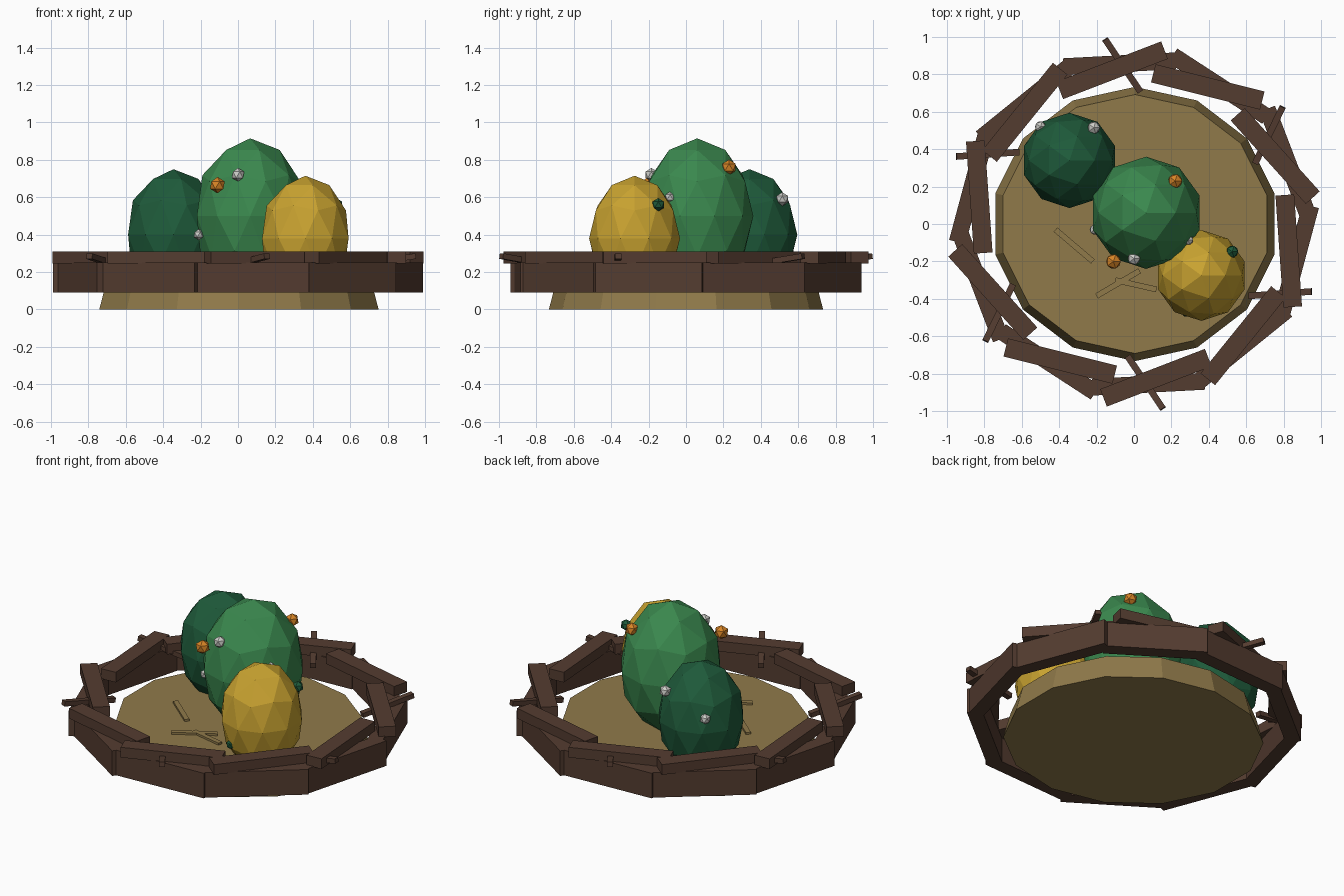
import bpy
from math import radians, cos, sin, atan2, hypot
from mathutils import Matrix, Vector

cube = bpy.data.objects.get("Cube")
if cube:
    bpy.data.objects.remove(cube, do_unlink=True)


def material(name, rgb):
    linear = [((c / 255 + 0.055) / 1.055) ** 2.4 for c in rgb] + [1.0]
    mat = bpy.data.materials.new(name)
    mat.use_nodes = True
    mat.diffuse_color = linear
    mat.node_tree.nodes["Principled BSDF"].inputs["Base Color"].default_value = linear
    return mat


straw = material("straw", (144, 122, 74))
bark = material("bark_brown", (84, 60, 48))
green = material("leaf_green", (58, 136, 78))
dark_green = material("dark_green", (30, 90, 58))
gold = material("gold", (200, 162, 48))
orange = material("orange", (214, 132, 38))
pale = material("pale_grey", (205, 205, 200))


def finish(name, mat, matrix):
    """Name the active object, colour it and bake its placement."""
    obj = bpy.context.object
    obj.name = name
    obj.data.transform(matrix)
    obj.data.materials.append(mat)
    return obj


def box(name, mat, size, centre, yaw, pitch=0.0):
    bpy.ops.mesh.primitive_cube_add(size=1)
    place = (Matrix.Translation(centre) @ Matrix.Rotation(yaw, 4, "Z")
             @ Matrix.Rotation(pitch, 4, "Y") @ Matrix.Diagonal((*size, 1)))
    return finish(name, mat, place)


def ball(name, mat, centre, size, detail):
    bpy.ops.mesh.primitive_ico_sphere_add(subdivisions=detail, radius=1)
    return finish(name, mat, Matrix.Translation(centre) @ Matrix.Diagonal((*size, 1)))


def on_ring(angle, rx, ry, z):
    return Vector((rx * cos(angle), ry * sin(angle), z))


# Nest floor: a shallow, slightly oval tapered disc
bpy.ops.mesh.primitive_cone_add(vertices=14, radius1=0.733, radius2=0.692, depth=0.16)
finish("nest_floor", straw, Matrix.Translation((0.005, 0, 0.08))
       @ Matrix.Diagonal((1.045, 1, 1, 1)) @ Matrix.Rotation(radians(90), 4, "Z")
       @ Matrix.Rotation(radians(90), 4, "Z"))

# Straws lying on the floor
straws = [((-0.42, -0.03), (-0.22, -0.2)),
          ((-0.2, -0.385), (0.03, -0.25)),
          ((-0.1, -0.3), (0.12, -0.35))]
for i, (a, b) in enumerate(straws):
    dx, dy = b[0] - a[0], b[1] - a[1]
    box(f"floor_straw_{i + 1}", straw, (hypot(dx, dy), 0.03, 0.02),
        ((a[0] + b[0]) / 2, (a[1] + b[1]) / 2, 0.163), atan2(dy, dx))

# Rim: a ring of deep logs below, a ring of twisted planks on top
twists = (14, 16, 14, 13, 7)
for i in range(10):
    low = radians(23 + 36 * i)
    box(f"rim_log_{i + 1}", bark, (0.6, 0.09, 0.16),
        on_ring(low, 0.89, 0.86, 0.17), low + radians(88))
    high = radians(-10 + 36 * i)
    box(f"rim_plank_{i + 1}", bark, (0.6, 0.1, 0.065),
        on_ring(high, 0.84, 0.83, 0.278), high + radians(90 + twists[i % 5]))

# Loose sticks poking through the rim, outer ends raised
for i in range(6):
    angle = radians(34 + 60 * i)
    box(f"rim_stick_{i + 1}", bark, (0.34, 0.035, 0.03),
        on_ring(angle, 0.87, 0.85, 0.26), angle + radians(30), -0.15)

# Eggs
ball("large_egg", green, (0.065, 0.06, 0.5), (0.3, 0.3, 0.415), 2)
ball("dark_egg", dark_green, (-0.345, 0.34, 0.4), (0.255, 0.255, 0.35), 2)
ball("gold_egg", gold, (0.36, -0.275, 0.38), (0.243, 0.243, 0.335), 2)

# Raised speckles on the eggs
speckles = [(orange, (-0.11, -0.2, 0.665), 0.044),
            (orange, (0.22, 0.23, 0.76), 0.042),
            (pale, (0, -0.185, 0.72), 0.037),
            (pale, (0.29, -0.085, 0.6), 0.03),
            (pale, (-0.21, -0.03, 0.4), 0.03),
            (pale, (-0.215, 0.515, 0.59), 0.037),
            (pale, (-0.5, 0.52, 0.49), 0.033),
            (dark_green, (0.525, -0.148, 0.56), 0.036),
            (dark_green, (0.28, -0.47, 0.25), 0.03)]
for i, (mat, centre, r) in enumerate(speckles):
    ball(f"speckle_{i + 1}", mat, centre, (r, r, r), 1)
